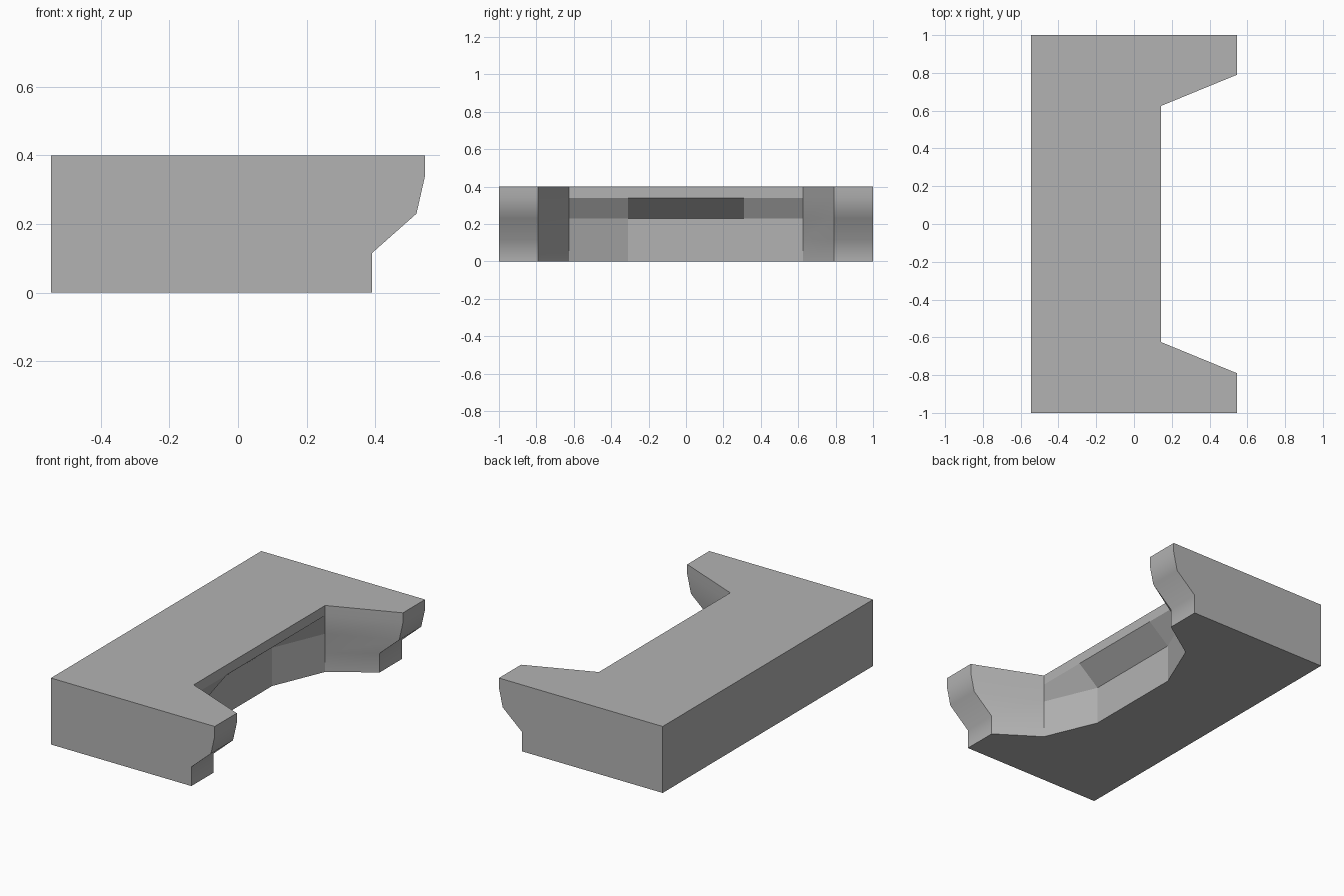
import bpy, bmesh

if "Cube" in bpy.data.objects:
    bpy.data.objects.remove(bpy.data.objects["Cube"])

# Levels of the block: (z, leg tip x, middle of recess x)
LEVELS = [(0.0, 0.39, 0.01), (0.115, 0.39, 0.01), (0.23, 0.52, 0.01),
          (0.34, 0.545, 0.143), (0.40, 0.545, 0.143)]


def outline(tip, mid):
    # Half of the plan outline, mirrored across y
    half = [(-0.545, -1), (tip, -1), (tip, -0.79), (0.143, -0.625), (mid, -0.31)]
    return half + [(x, -y) for x, y in reversed(half)]


# Loft the notched outline from the base to the top
bm = bmesh.new()
rings = [[bm.verts.new((x, y, z)) for x, y in outline(tip, mid)]
         for z, tip, mid in LEVELS]
n = len(rings[0])
for low, high in zip(rings, rings[1:]):
    for i in range(n):
        j = (i + 1) % n
        bm.faces.new((low[i], low[j], high[j], high[i]))
bm.faces.new(rings[0][::-1])
bm.faces.new(rings[-1])
bmesh.ops.recalc_face_normals(bm, faces=bm.faces)

# Smooth the legs vertically, keep upright corners, rims and recess crisp
for f in bm.faces:
    f.smooth = abs(f.normal.z) < 0.99
for e in bm.edges:
    a, b = (v.co for v in e.verts)
    upright = abs(a.z - b.z) > 0.01
    rim = a.z < 0.01 or a.z > 0.39
    recess = max(abs(a.y), abs(b.y)) < 0.63
    e.smooth = not (upright or rim or recess)

mesh = bpy.data.meshes.new("notched_block")
bm.to_mesh(mesh)
bm.free()
block = bpy.data.objects.new("notched_block", mesh)
bpy.context.collection.objects.link(block)

# Darker grey surface
grey = bpy.data.materials.new("dark_grey")
grey.diffuse_color = (0.45, 0.45, 0.45, 1)
grey.use_nodes = True
grey.node_tree.nodes["Principled BSDF"].inputs["Base Color"].default_value = grey.diffuse_color
mesh.materials.append(grey)
